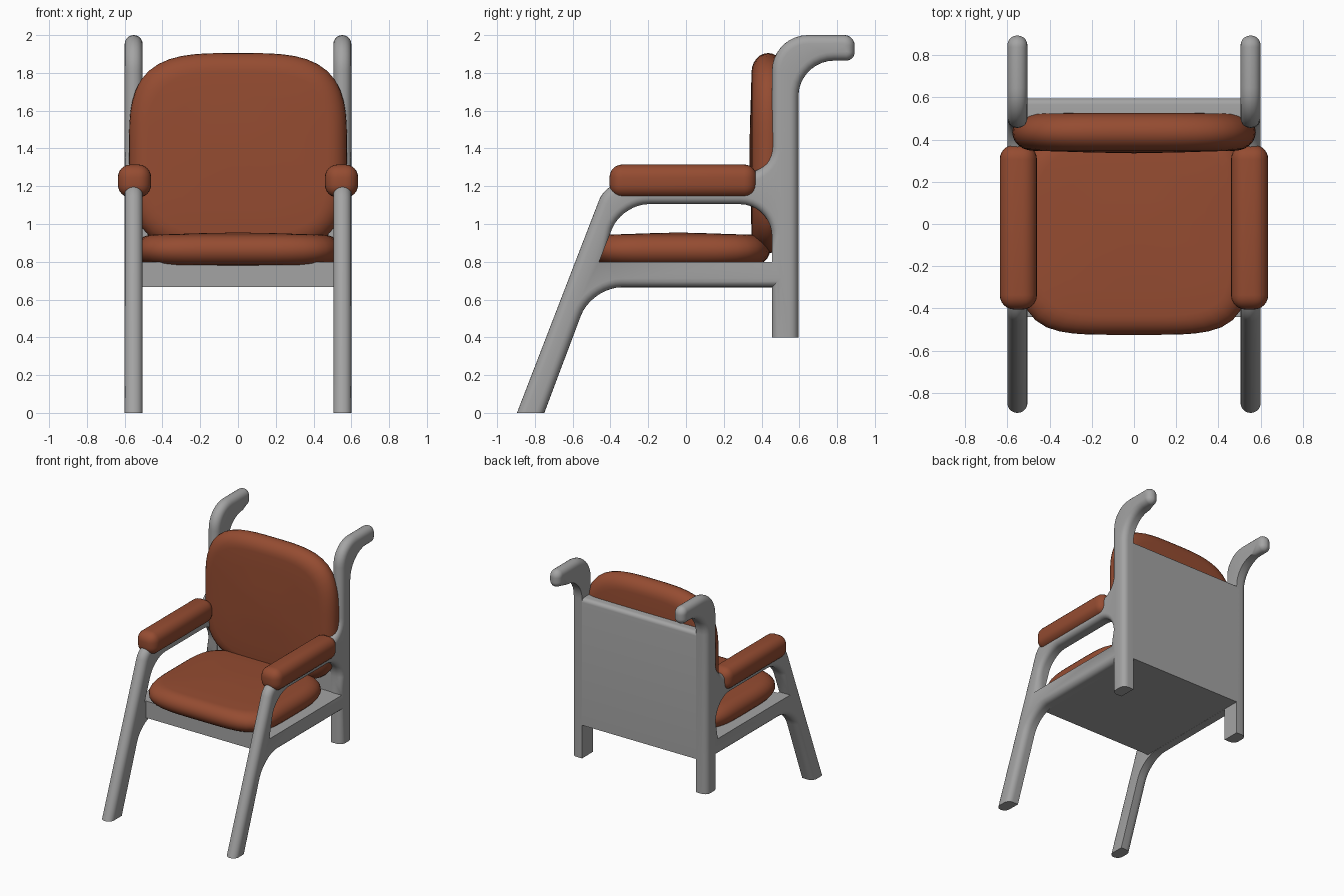
import bpy, bmesh, math
from mathutils import Vector
from mathutils.geometry import interpolate_bezier

if "Cube" in bpy.data.objects:
    bpy.data.objects.remove(bpy.data.objects["Cube"])


def material(name, rgb):
    m = bpy.data.materials.new(name)
    m.diffuse_color = (*rgb, 1)
    m.use_nodes = True
    m.node_tree.nodes["Principled BSDF"].inputs["Base Color"].default_value = m.diffuse_color
    return m


GREY = material("grey_frame", (0.37, 0.37, 0.37))
BROWN = material("brown_leather", (0.30, 0.072, 0.031))


def finish(bm, name, mat, mirror=False):
    bmesh.ops.recalc_face_normals(bm, faces=bm.faces)
    mesh = bpy.data.meshes.new(name)
    bm.to_mesh(mesh)
    bm.free()
    mesh.materials.append(mat)
    ob = bpy.data.objects.new(name, mesh)
    bpy.context.collection.objects.link(ob)
    if mirror:
        ob.modifiers.new("mirror", 'MIRROR').use_axis[0] = True
    return ob


def rounded_path(corners):
    """Corners are (y, z, fillet length, inner bevel, outer bevel)."""
    out = []
    for i, (y, z, t, bi, bo) in enumerate(corners):
        p = Vector((y, z, 0))
        if t == 0:
            out.append((p, bi, bo))
            continue
        a = (Vector((*corners[i - 1][:2], 0)) - p).normalized() * t
        b = (Vector((*corners[(i + 1) % len(corners)][:2], 0)) - p).normalized() * t
        for q in interpolate_bezier(p + a, p + a * .45, p + b * .45, p + b, 10):
            out.append((Vector(q), bi, bo))
    return out


def inset_dir(pts, i):
    """Mitred direction into the material (left of travel); feet stay level."""
    p = pts[i][0]
    d1 = (p - pts[i - 1][0]).normalized()
    d2 = (pts[(i + 1) % len(pts)][0] - p).normalized()
    n1, n2 = Vector((-d1.y, d1.x, 0)), Vector((-d2.y, d2.x, 0))
    if p.y in (0.0, FOOT):
        n = n2 if abs(d1.y) < 1e-6 else n1
        return Vector((math.copysign(1, n.x), 0, 0))
    m = (n1 + n2).normalized()
    return m / max(0.5, m.dot(n1))


# Side frame: legs, rail, arm and push handle in one rounded slab
X0, X1, R = 0.505, 0.60, 0.046
FOOT = Vector((0, 0.4, 0)).y
outline = [(-.75, 0, 0, 0, R), (-.50, .665, .16, 0, R), (.455, .665, 0, 0, R),
           (.455, .4, 0, 0, R), (.595, .4, 0, 0, R), (.595, 1.865, .19, 0, R),
           (.893, 1.865, .045, R, R), (.893, 2.0, .055, R, R), (.455, 2.0, .19, R, R),
           (.455, 1.28, .13, R, R), (-.424, 1.22, .10, R, R), (-.895, 0, 0, R, R)]
opening = [(-.46, .80, 0, 0, 0), (-.34, 1.105, .14, 0, .04),
           (.455, 1.105, .17, 0, .04), (.455, .80, 0, 0, 0)]
bm = bmesh.new()
for loop in (outline, opening):
    pts = rounded_path(loop)
    rows = []
    for side in (0, 1):
        for k in range(6):
            t = math.pi / 2 * (k if side == 0 else 5 - k) / 5
            row = []
            for i, (p, bi, bo) in enumerate(pts):
                b = bo if side else bi
                q = p + inset_dir(pts, i) * b * (1 - math.sin(t))
                d = b * (1 - math.cos(t))
                row.append(bm.verts.new((X1 - d if side else X0 + d, q.x, q.y)))
            rows.append(row)
    n = len(pts)
    for a, b in zip(rows, rows[1:]):
        for i in range(n):
            j = (i + 1) % n
            bm.faces.new((a[i], a[j], b[j], b[i]))
bmesh.ops.remove_doubles(bm, verts=bm.verts, dist=1e-5)
for x in (X0, X1):
    rim = [e for e in bm.edges if e.is_boundary
           and all(abs(v.co.x - x) < 1e-4 for v in e.verts)]
    bmesh.ops.triangle_fill(bm, edges=rim, use_beauty=True)
finish(bm, "side_frame", GREY, True)


def box(name, mat, lo, hi, bevel=0, segments=5, pick=lambda e: True, mirror=False):
    bm = bmesh.new()
    bmesh.ops.create_cube(bm, size=1)
    for v in bm.verts:
        v.co = [h if c > 0 else l for c, l, h in zip(v.co, lo, hi)]
    if bevel:
        bmesh.ops.bevel(bm, geom=[e for e in bm.edges if pick(e)], offset=bevel,
                        segments=segments, profile=0.5, affect='EDGES')
    return finish(bm, name, mat, mirror)


# Seat board, back panel with a rounded rear top edge, and arm pads
box("seat_board", GREY, (-.51, -.44, .666), (.51, .47, .80))
box("back_panel", GREY, (-.53, .46, .666), (.53, .595, 1.68), .03,
    pick=lambda e: all(v.co.z > 1.6 and v.co.y > .5 for v in e.verts))
box("arm_pad", BROWN, (.46, -.405, 1.14), (.636, .375, 1.315), .068, 6, mirror=True)


def cushion(name, centre, a, b, half, edge, power, upright):
    """Superellipse pillow with a rounded rim and gently crowned faces."""
    bm = bmesh.new()
    crown = 0.012
    layers = [(.6, half - crown * .35), (.3, half - crown * .7)]
    for k in range(7):
        t = math.pi / 2 * (6 - k) / 6
        layers.append((edge * (1 - math.cos(t)), (half - crown) * math.sin(t)))
    # first two layers are shares of the flat face, the rest are rim insets
    layers = [(edge + s * (min(a, b) - edge), h) for s, h in layers[:2]] + layers[2:]
    layers += [(d, -h) for d, h in reversed(layers[:-1])]
    n, rings = 64, []

    def place(u, v, h):
        p = Vector((u, -h, v)) if upright else Vector((u, v, h))
        return bm.verts.new(p + Vector(centre))

    for d, h in layers:
        ring = []
        for i in range(n):
            t = 2 * math.pi * i / n
            c, s = math.cos(t), math.sin(t)
            r = (abs(c) ** power + abs(s) ** power) ** (-1 / power)
            ring.append(place((a - d) * c * r, (b - d) * s * r, h))
        rings.append(ring)
    for p, q in zip(rings, rings[1:]):
        for i in range(n):
            j = (i + 1) % n
            bm.faces.new((p[i], p[j], q[j], q[i]))
    for ring, h in ((rings[0], half), (rings[-1], -half)):
        mid = place(0, 0, h)
        for i in range(n):
            bm.faces.new((ring[i], ring[(i + 1) % n], mid))
    return finish(bm, name, BROWN)


# Cushions
cushion("seat_cushion", (0, -.04, .862), .545, .485, .093, .09, 4.5, False)
cushion("back_cushion", (0, .435, 1.375), .577, .53, .10, .10, 3.5, True)

# Smooth shading with crisp edges
for ob in bpy.data.objects:
    ob.select_set(True)
    bpy.context.view_layer.objects.active = ob
bpy.ops.object.shade_smooth_by_angle(angle=math.radians(35))
